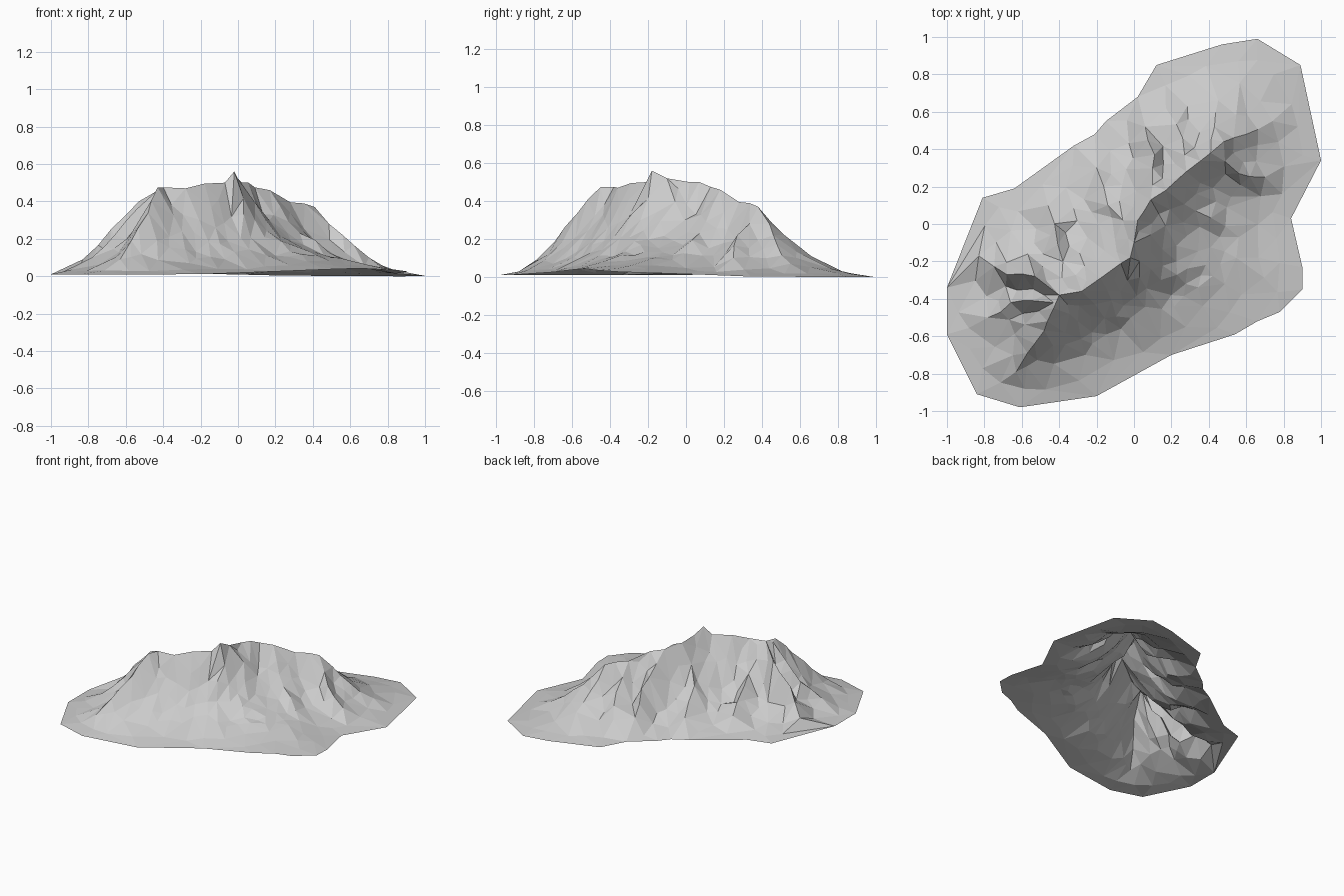
import bpy, bmesh, random
from mathutils import Vector
from mathutils.geometry import delaunay_2d_cdt, intersect_point_line

if "Cube" in bpy.data.objects:
    bpy.data.objects.remove(bpy.data.objects["Cube"])

random.seed(4)

# Foot outline of the mountain, seen from above
outline = [Vector(p) for p in [
    (-1, -.34), (-.81, .14), (-.64, .19), (-.32, .42), (-.21, .48), (-.15, .55),
    (.02, .68), (.12, .85), (.47, .96), (.66, .99), (.89, .85), (1, .34),
    (.84, .03), (.9, -.23), (.9, -.35), (.78, -.47), (.66, -.52), (.54, -.59),
    (.2, -.7), (-.2, -.92), (-.61, -.98), (-.84, -.91), (-1, -.59)]]

# Main crest, south-west foot to north-east foot
crest = [(-.63, -.79, .09), (-.57, -.69, .19), (-.48, -.57, .34), (-.43, -.45, .475),
         (-.4, -.38, .475), (-.28, -.36, .47), (-.18, -.29, .495), (-.07, -.21, .5),
         (-.02, -.18, .56), (.0, -.1, .52), (.02, .02, .5), (.09, .13, .475),
         (.17, .18, .46), (.28, .28, .395), (.41, .38, .37), (.48, .44, .28),
         (.6, .48, .17), (.74, .55, .07)]

# Side spurs running off the crest
spurs = [
    [(-.4, -.36, .46), (-.53, -.28, .4), (-.68, -.27, .25), (-.83, -.17, .09)],
    [(-.43, -.42, .46), (-.54, -.41, .36), (-.66, -.42, .22), (-.78, -.5, .1)],
    [(-.4, -.38, .46), (-.38, -.2, .29), (-.46, .1, .11)],
    [(-.02, -.18, .52), (-.06, .02, .36), (-.14, .1, .25), (-.2, .3, .1)],
    [(.09, .13, .47), (.11, .37, .27), (.06, .52, .12)],
    [(.28, .28, .39), (.26, .46, .23), (.17, .62, .11)],
    [(.41, .38, .36), (.43, .52, .22), (.45, .66, .11)],
    [(.41, .38, .36), (.56, .27, .22), (.7, .25, .1)],
    [(.17, .18, .45), (.33, .07, .23), (.56, -.07, .09)],
    [(-.02, -.18, .52), (.09, -.24, .3), (.2, -.38, .11)],
    [(-.18, -.29, .49), (-.12, -.41, .26), (-.07, -.56, .09)],
    [(-.4, -.38, .47), (-.3, -.52, .24), (-.26, -.7, .07)]]
lines = [(crest, True)] + [(s, False) for s in spurs]
ring = list(zip(outline, outline[1:] + outline[:1]))


def seg_dist(p, a, b):
    """Distance to a 2D segment and the position along it."""
    q, t = intersect_point_line(p, a, b)
    t = max(0, min(1, t))
    return (p - a.lerp(b, t)).length, t


def rim_dist(p):
    return min(seg_dist(p, a, b)[0] for a, b in ring)


def floor(p):
    """Gently waving base level, raised at the south-east corner."""
    corner = max(0, 1 - (p - Vector((.66, -.55))).length / .8)
    return .01 - .006 * max(0, p.x + p.y) + .01 * max(0, 1 - p.length) + .032 * corner


def height(p):
    out = rim_dist(p)
    h = 0
    for pts, main in lines:
        for a, b in zip(pts, pts[1:]):
            d, t = seg_dist(p, Vector(a[:2]), Vector(b[:2]))
            s = out / (out + d + 1e-6)
            fall = .75 * s ** 3 + .25 * s if main else s ** 3.2
            h = max(h, (a[2] + (b[2] - a[2]) * t) * fall)
    return h + floor(p) * max(0, 1 - h / .2)


def inside(p):
    hit = False
    for a, b in ring:
        if (a.y > p.y) != (b.y > p.y) and p.x < a.x + (p.y - a.y) * (b.x - a.x) / (b.y - a.y):
            hit = not hit
    return hit


# Rim points, then broken-up ridge lines
verts = list(outline)
edges = [(i, (i + 1) % len(outline)) for i in range(len(outline))]
z = [floor(p) for p in outline]
for pts, main in lines:
    last = None
    for a, b in zip(pts, pts[1:] + pts[-1:]):
        a, b = Vector(a), Vector(b)
        n = max(1, round((b - a).length / .11))
        for k in range(n):
            q = a.lerp(b, k / n)
            if k:
                q += Vector([random.uniform(-.012, .012) for _ in range(3)])
            same = [i for i, v in enumerate(verts) if (v - q.xy).length < .03]
            if same and not main:
                i = same[0]
            else:
                i = len(verts)
                verts.append(q.xy)
                z.append(q.z)
            if last is not None and last != i:
                edges.append((last, i))
            last = i

# Scattered slope points, closer together on the steep ground
for _ in range(5000):
    p = Vector((random.uniform(-1, 1), random.uniform(-1, 1)))
    if not inside(p) or rim_dist(p) < .06:
        continue
    h = height(p)
    gap = .06 if h > .1 else .1
    if min((p - v).length for v in verts) > gap:
        verts.append(p)
        z.append(h * random.uniform(.92, 1.06))

# Triangulated open shell
co, _, faces, orig, _, _ = delaunay_2d_cdt(verts, edges, [], 0, 1e-5)
bm = bmesh.new()
bv = [bm.verts.new((c.x, c.y, z[o[0]] if o else height(c))) for c, o in zip(co, orig)]
for f in faces:
    if inside(sum((co[i] for i in f), Vector((0, 0))) / len(f)):
        bm.faces.new([bv[i] for i in f])
bmesh.ops.delete(bm, geom=[v for v in bm.verts if not v.link_faces], context='VERTS')
low = min(v.co.z for v in bm.verts)
for v in bm.verts:
    v.co.z -= low
bmesh.ops.recalc_face_normals(bm, faces=bm.faces)
if sum(f.normal.z for f in bm.faces) < 0:
    bmesh.ops.reverse_faces(bm, faces=bm.faces)
mesh = bpy.data.meshes.new("mountain")
bm.to_mesh(mesh)
bm.free()
bpy.context.collection.objects.link(bpy.data.objects.new("mountain", mesh))
